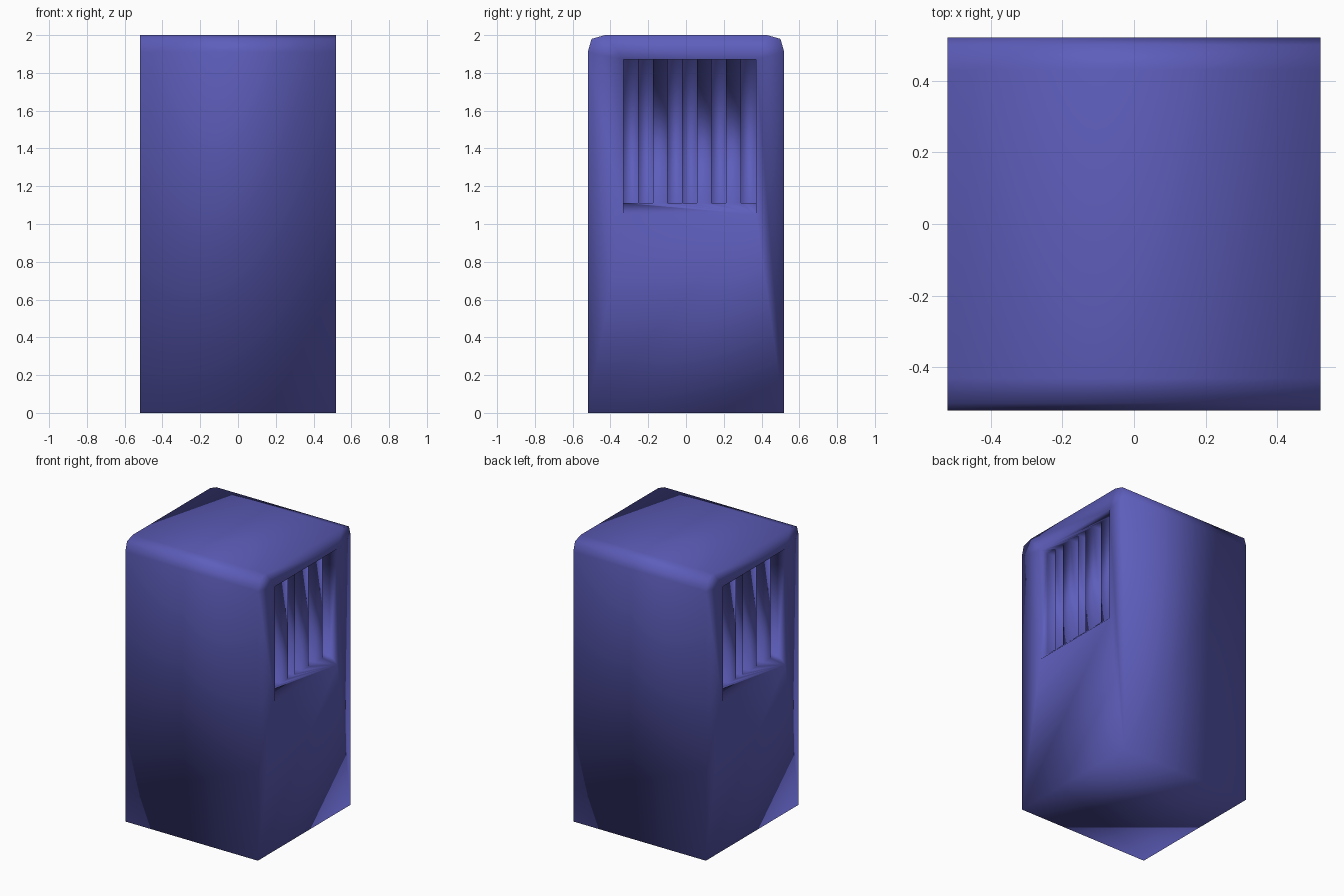
import bpy, bmesh

if "Cube" in bpy.data.objects:
    bpy.data.objects.remove(bpy.data.objects["Cube"])

HALF = 0.52          # half width of the cabinet
PANEL_X = 0.46       # recessed vent panel
SLOT_X = 0.38        # bottom of the slots
Z_SILL, Z_SLOT, Z_TOP = 1.05, 1.11, 1.87

# cabinet side profile (y, z), rounded over the top edges
profile = [(-0.52, 0), (0.52, 0), (0.52, 1.91), (0.50, 1.98),
           (0.43, 2.0), (-0.43, 2.0), (-0.50, 1.98), (-0.52, 1.91)]

# panel stripes between these y values; True = slot cut into the panel
ys = [-0.33, -0.2535, -0.2515, -0.175, -0.0975, -0.021, -0.019,
      0.0575, 0.135, 0.2125, 0.29, 0.37]
is_slot = [True, False, True, False, True, False, True, False, True, False, True]

bm = bmesh.new()


def build_side(s):
    """One vented side; s = -1 turns it half way round the z axis."""
    def v(x, y, z):
        return bm.verts.new((s * x, s * y, z))

    rim = [v(HALF, y, z) for y, z in profile]

    # opening and the wall around it
    bl, br = v(HALF, ys[0], Z_SILL), v(HALF, ys[-1], Z_SILL)
    tr, tl = v(HALF, ys[-1], Z_TOP), v(HALF, ys[0], Z_TOP)
    bm.faces.new((rim[0], rim[1], br, bl))
    bm.faces.new((rim[1], rim[2], tr, br))
    bm.faces.new((rim[2], rim[3], rim[4], tr))
    bm.faces.new((tr, rim[4], rim[5], tl))
    bm.faces.new((rim[5], rim[6], rim[7], tl))
    bm.faces.new((rim[7], rim[0], bl, tl))

    # sloped sill, soffit and jambs
    low = [v(PANEL_X, y, Z_SLOT) for y in ys]
    top = [v(PANEL_X, y, Z_TOP) for y in ys]
    bm.faces.new([bl, br] + low[::-1])
    bm.faces.new([tr, tl] + top)
    bm.faces.new((bl, low[0], top[0], tl))
    bm.faces.new((low[-1], br, tr, top[-1]))

    # bars and slots
    for i, cut in enumerate(is_slot):
        front = [low[i], low[i + 1], top[i + 1], top[i]]
        if cut:
            back = [v(SLOT_X, s * p.co.y, p.co.z) for p in front]
            for k in range(4):
                n = (k + 1) % 4
                bm.faces.new((front[k], front[n], back[n], back[k]))
            front = back
        bm.faces.new(front)
    return rim


right = build_side(1)
left = build_side(-1)

# shell joining the two sides (the left profile runs the other way in y)
match = [1, 0, 7, 6, 5, 4, 3, 2]
for k in range(8):
    n = (k + 1) % 8
    bm.faces.new((right[k], right[n], left[match[n]], left[match[k]]))

bmesh.ops.recalc_face_normals(bm, faces=bm.faces[:])
for f in bm.faces:
    f.smooth = True

mesh = bpy.data.meshes.new("vented_cabinet")
bm.to_mesh(mesh)
bm.free()
cabinet = bpy.data.objects.new("vented_cabinet", mesh)
bpy.context.collection.objects.link(cabinet)

# blue paint
paint = bpy.data.materials.new("blue_paint")
paint.diffuse_color = (0.11, 0.11, 0.5, 1)
paint.use_nodes = True
paint.node_tree.nodes["Principled BSDF"].inputs["Base Color"].default_value = paint.diffuse_color
mesh.materials.append(paint)
